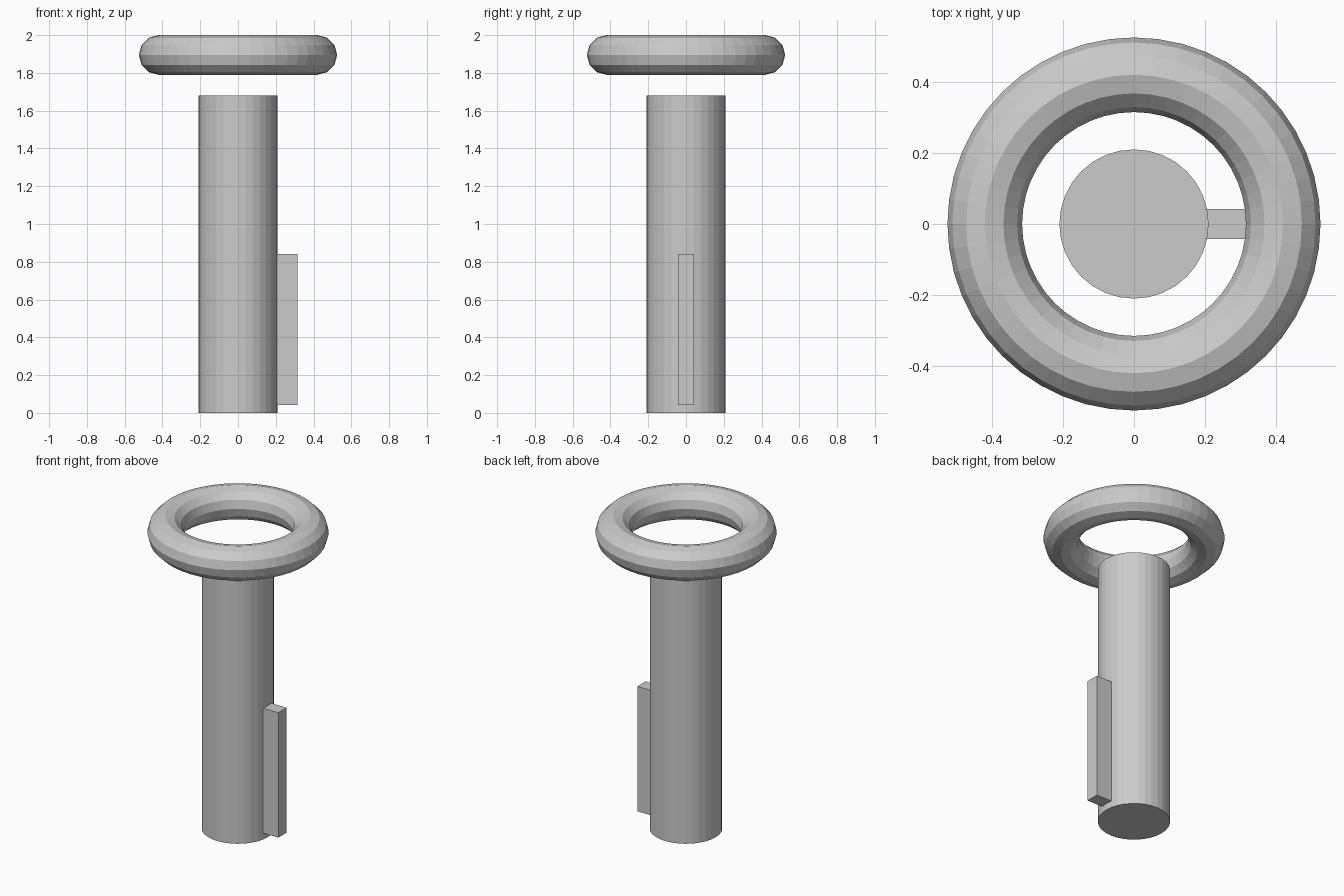
import bpy

if "Cube" in bpy.data.objects:
    bpy.data.objects.remove(bpy.data.objects["Cube"])

R = 0.21  # shaft radius, the base unit of the model

# Round shaft
bpy.ops.mesh.primitive_cylinder_add(vertices=32, radius=R, depth=8 * R, location=(0, 0, 4 * R))
bpy.context.object.name = "shaft"

# Floating ring handle
bpy.ops.mesh.primitive_torus_add(major_radius=2 * R, minor_radius=R / 2,
                                 major_segments=48, minor_segments=12,
                                 location=(0, 0, 2 - R / 2))
bpy.context.object.name = "ring_handle"

# Flat bit on the right side, slightly sunk into the shaft
x0, x1, z0, z1 = 0.2, 1.5 * R, 0.2 * R, 4 * R
bpy.ops.mesh.primitive_cube_add(size=1, location=((x0 + x1) / 2, 0, (z0 + z1) / 2))
bit = bpy.context.object
bit.name = "side_bit"
bit.scale = (x1 - x0, 0.4 * R, z1 - z0)
bpy.ops.object.transform_apply(location=False, rotation=False, scale=True)
